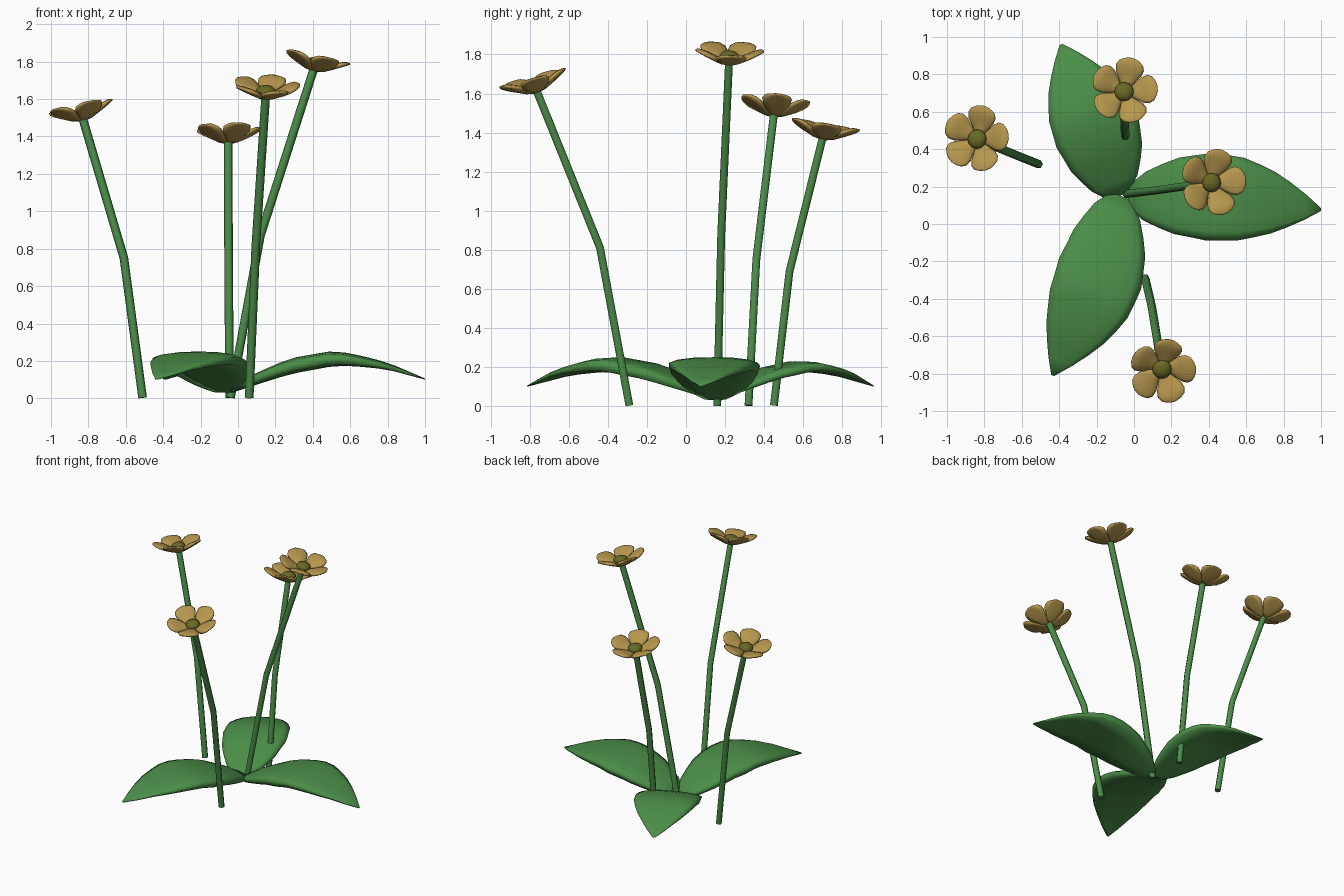
import bpy, bmesh, math
from mathutils import Vector, Matrix

if "Cube" in bpy.data.objects:
    bpy.data.objects.remove(bpy.data.objects["Cube"])


def material(name, rgb):
    m = bpy.data.materials.new(name)
    m.diffuse_color = (*rgb, 1)
    m.use_nodes = True
    m.node_tree.nodes["Principled BSDF"].inputs["Base Color"].default_value = m.diffuse_color
    return m


GREEN = material("leaf green", (0.07, 0.27, 0.065))
YELLOW = material("petal ochre", (0.47, 0.31, 0.075))
OLIVE = material("centre olive", (0.14, 0.14, 0.018))


def finish(bm, name, mat, angle=50):
    bmesh.ops.recalc_face_normals(bm, faces=bm.faces)
    me = bpy.data.meshes.new(name)
    bm.to_mesh(me)
    bm.free()
    ob = bpy.data.objects.new(name, me)
    bpy.context.collection.objects.link(ob)
    me.materials.append(mat)
    bpy.context.view_layer.objects.active = ob
    ob.select_set(True)
    bpy.ops.object.shade_smooth_by_angle(angle=math.radians(angle))
    ob.select_set(False)
    return ob


def interp(table, x):
    for (x0, y0), (x1, y1) in zip(table, table[1:]):
        if x <= x1:
            return y0 + (y1 - y0) * (x - x0) / (x1 - x0)
    return table[-1][1]


def loft(bm, loops):
    """Skin closed loops of points and cap both ends."""
    rings = [[bm.verts.new(p) for p in loop] for loop in loops]
    n = len(rings[0])
    for a, b in zip(rings, rings[1:]):
        for i in range(n):
            j = (i + 1) % n
            bm.faces.new((a[i], a[j], b[j], b[i]))
    bm.faces.new(rings[0][::-1])
    bm.faces.new(rings[-1])


# Shared blade section: (across, 0 = underside .. 1 = upper side)
SECTION = [(-.94, .12), (-.5, .03), (0, 0), (.5, .03), (.94, .12),
           (1, .65), (.8, .85), (.45, .97), (0, 1), (-.45, .97), (-.8, .85), (-1, .65)]

# Leaves: thick arched blades
LEAF_WIDTH = [(0, .06), (.1, .145), (.25, .205), (.42, .235), (.6, .22), (.75, .165), (.88, .095), (1, .008)]
LEAF_RISE = [(0, .03), (.1, .065), (.3, .13), (.5, .168), (.6, .175), (.8, .155), (1, .1)]
LEAF_THICK = [(0, .035), (.1, .06), (.3, .085), (.5, .082), (.65, .062), (.8, .038), (1, .006)]


def leaf(name, base, tip, bow, thick):
    base, tip = Vector(base), Vector(tip)
    along = tip - base
    side = Vector((-along.y, along.x)).normalized()
    loops = []
    for i in range(13):
        u = i / 12
        mid = base + along * u + side * bow * math.sin(math.pi * u)
        loop = []
        for v, t in SECTION:
            p = mid + side * interp(LEAF_WIDTH, u) * v
            loop.append((p.x, p.y, interp(LEAF_RISE, u) + thick * t * interp(LEAF_THICK, u)))
        loops.append(loop)
    bm = bmesh.new()
    loft(bm, loops)
    finish(bm, name, GREEN, 100)


leaf("leaf_right", (-.03, .15), (1.0, .077), .027, 1)
leaf("leaf_back", (-.08, .15), (-.39, .96), -.015, .75)
leaf("leaf_front", (-.07, .15), (-.435, -.81), .045, 1)


# Stems: six-sided tubes with one bend
def stem(name, points, radius=.023, sides=6):
    pts = [Vector(p) for p in points]
    loops = []
    for i, p in enumerate(pts):
        d = (pts[min(i + 1, 2)] - pts[max(i - 1, 0)]).normalized()
        rot = Vector((0, 0, 1)).rotation_difference(d)
        loop = [p + rot @ Vector((radius * math.cos(k * math.tau / sides),
                                  radius * math.sin(k * math.tau / sides), 0)) for k in range(sides)]
        for q in loop:
            q.z = max(q.z, 0)
        loops.append(loop)
    bm = bmesh.new()
    loft(bm, loops)
    finish(bm, name, GREEN, 65)


# Flowers: five thick cupped petals around a domed centre
PETAL_WIDTH = [(.008, .007), (.05, .037), (.1, .07), (.13, .077), (.155, .066), (.172, .04), (.18, .014)]
PETAL_LOW = [(0, 0), (.05, .01), (.1, .035), (.15, .062), (.18, .08)]
PETAL_HIGH = [(0, .035), (.05, .045), (.1, .07), (.15, .09), (.18, .088)]


def flower(name, place):
    bm = bmesh.new()
    for k in range(5):
        turn = Matrix.Rotation(math.radians(4 + 72 * k), 3, 'Z')
        loops = []
        for r, w in PETAL_WIDTH:
            low, high = interp(PETAL_LOW, r), interp(PETAL_HIGH, r)
            loops.append([place @ (turn @ Vector((r, w * v, low + (high - low) * t)))
                          for v, t in SECTION])
        loft(bm, loops)
    finish(bm, name + "_petals", YELLOW, 100)

    bm = bmesh.new()
    bmesh.ops.create_uvsphere(bm, u_segments=12, v_segments=8, radius=.052,
                              matrix=place @ Matrix.Translation((0, 0, .045)) @ Matrix.Diagonal((1, 1, .6, 1)))
    finish(bm, name + "_centre", OLIVE)


STEMS = {
    "left": ((-.51, .32, .003), (-.61, .36, .75), (-.83, .45, 1.495)),
    "back": ((-.045, .45, .003), (-.05, .53, .69), (-.053, .70, 1.375)),
    "right": ((-.04, .16, .003), (.12, .18, .87), (.405, .22, 1.76)),
    "front": ((.06, -.29, .003), (.095, -.44, .81), (.148, -.765, 1.615)),
}
for label, pts in STEMS.items():
    stem("stem_" + label, pts)
    d = Vector(pts[2]) - Vector(pts[1])
    # the bloom leans less than its stem
    lean = Vector((d.x * .7, d.y * .7, d.z))
    rot = Vector((0, 0, 1)).rotation_difference(lean).to_matrix().to_4x4()
    flower("flower_" + label, Matrix.Translation(Vector(pts[2]) - Vector((0, 0, .015))) @ rot)
